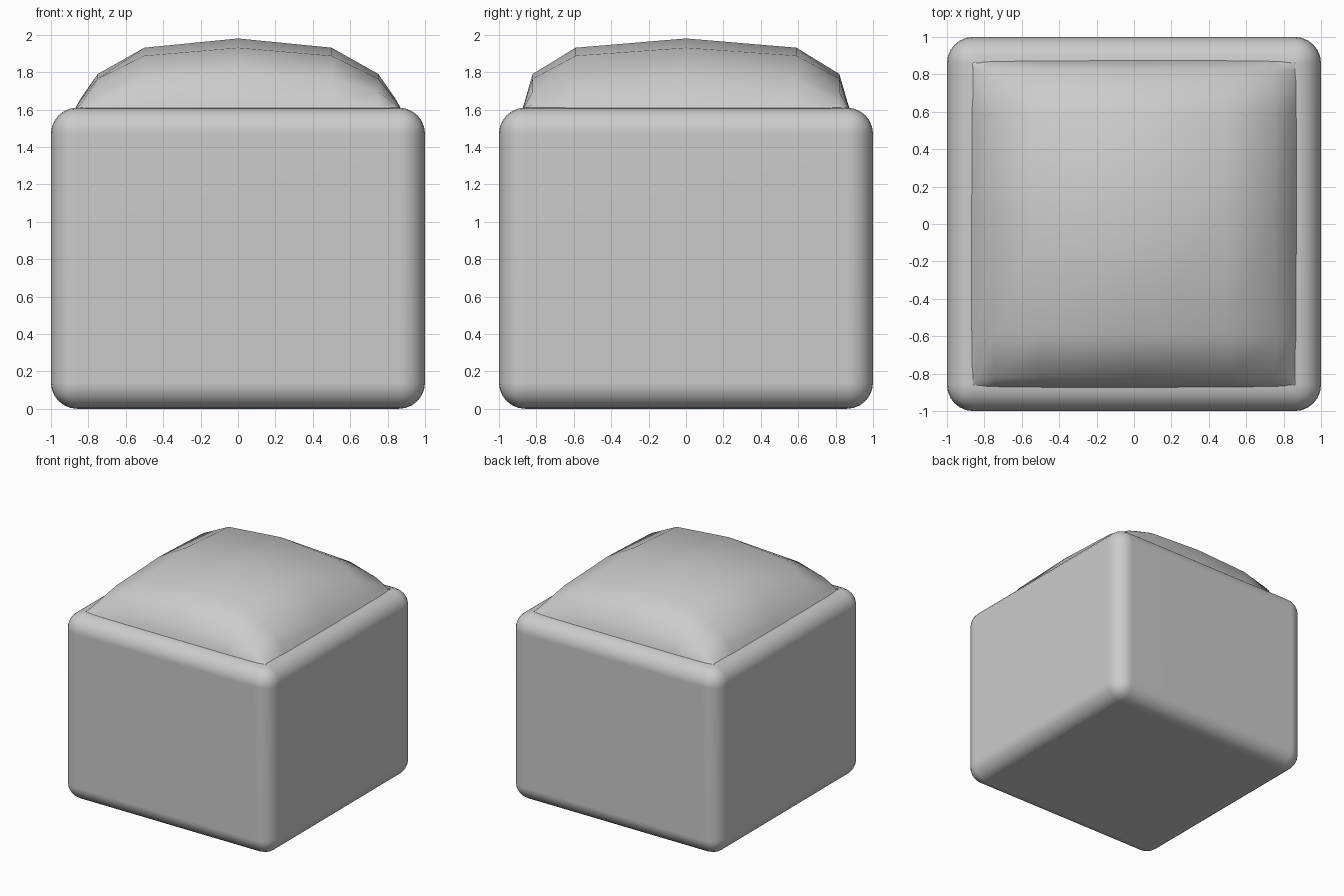
import bpy, bmesh

if "Cube" in bpy.data.objects:
    bpy.data.objects.remove(bpy.data.objects["Cube"])


def finish(bm, name):
    bmesh.ops.recalc_face_normals(bm, faces=bm.faces)
    for f in bm.faces:
        f.smooth = True
    mesh = bpy.data.meshes.new(name)
    bm.to_mesh(mesh)
    bm.free()
    obj = bpy.data.objects.new(name, mesh)
    bpy.context.collection.objects.link(obj)
    return obj


# Rounded base block, left open where the cushion covers it
bm = bmesh.new()
bmesh.ops.create_cube(bm, size=2)
for v in bm.verts:
    v.co.z = 1.61 if v.co.z > 0 else 0.0
bmesh.ops.bevel(bm, geom=bm.edges[:], offset=0.14, segments=6, profile=0.5,
                affect='EDGES', clamp_overlap=True)
top = [f for f in bm.faces if f.normal.z > 0.999 and f.calc_area() > 1]
bmesh.ops.delete(bm, geom=top, context='FACES_ONLY')
base = finish(bm, "base_block")
mod = base.modifiers.new("normals", 'WEIGHTED_NORMAL')
mod.keep_sharp = True

# Domed cushion: product of two half profiles (distance, relative height)
px = [(0, 1), (0.50, 0.87), (0.75, 0.50), (0.85, 0.09), (0.88, -0.03)]
py = [(0, 1), (0.59, 0.87), (0.82, 0.50), (0.865, 0.09), (0.88, -0.03)]
px[3] = (0.84, 0.16)


def mirrored(p):
    return [(-d, h) for d, h in reversed(p[1:])] + p


bm = bmesh.new()
rows = []
for y, hy in mirrored(py):
    row = []
    for x, hx in mirrored(px):
        h = min(hx, hy) if min(hx, hy) < 0 else hx * hy
        row.append(bm.verts.new((x, y, 1.60 + 0.38 * h)))
    rows.append(row)
for a, b in zip(rows, rows[1:]):
    for i in range(len(a) - 1):
        bm.faces.new((a[i], a[i + 1], b[i + 1], b[i]))
finish(bm, "top_cushion")
for f in bpy.data.objects["top_cushion"].data.polygons:
    if f.normal.z < 0:
        bpy.data.objects["top_cushion"].data.flip_normals()
        break
